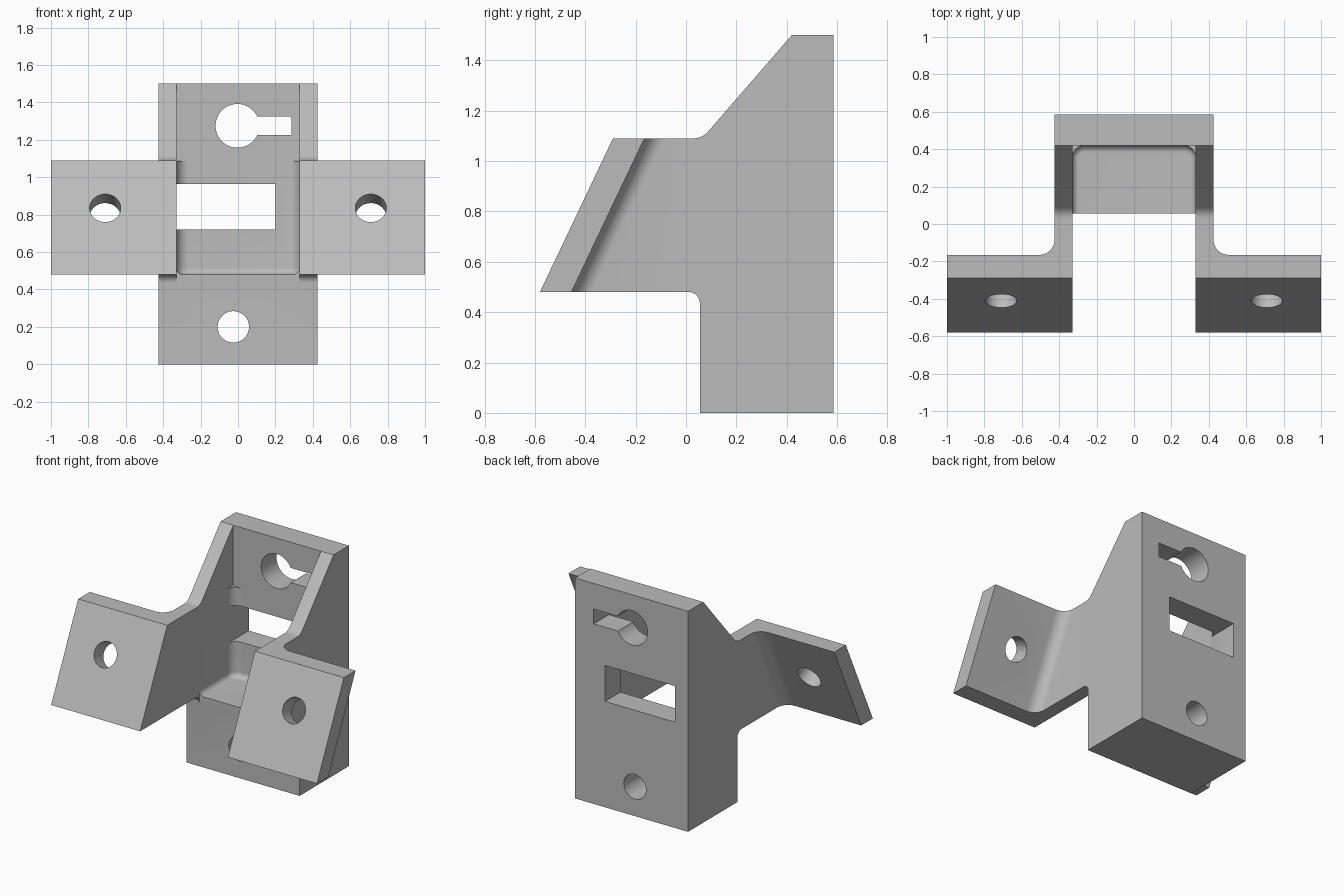
import bpy, bmesh, math
from mathutils import Vector, Matrix

if "Cube" in bpy.data.objects:
    bpy.data.objects.remove(bpy.data.objects["Cube"])

grey = bpy.data.materials.new("plain_grey")
grey.use_nodes = True
colour = (0.5, 0.5, 0.5, 1)
grey.diffuse_color = colour
grey.node_tree.nodes["Principled BSDF"].inputs["Base Color"].default_value = colour

LEAN = 0.29 / 0.61   # forward lean of the flanges, y per z
TOP, FLOOR = 1.09, 0.48


def rounded(outline, steps=10):
    """Outline of (a, b[, radius]) corners, with arcs where a radius is given."""
    pts = []
    for i, corner in enumerate(outline):
        p = Vector((corner[0], corner[1], 0))
        if len(corner) == 2:
            pts.append(p)
            continue
        before, after = outline[i - 1], outline[(i + 1) % len(outline)]
        u = (Vector((before[0], before[1], 0)) - p).normalized()
        v = (Vector((after[0], after[1], 0)) - p).normalized()
        half, r = u.angle(v) / 2, corner[2]
        centre = p + (u + v).normalized() * r / math.sin(half)
        start = (p + u * r / math.tan(half) - centre).normalized()
        end = (p + v * r / math.tan(half) - centre).normalized()
        for k in range(steps + 1):
            pts.append(centre + start.slerp(end, k / steps).normalized() * r)
    return pts


def finish(name, bm):
    bmesh.ops.recalc_face_normals(bm, faces=bm.faces[:])
    mesh = bpy.data.meshes.new(name)
    bm.to_mesh(mesh)
    bm.free()
    mesh.materials.append(grey)
    obj = bpy.data.objects.new(name, mesh)
    bpy.context.scene.collection.objects.link(obj)
    return obj


def prism(name, outline, low, high, place):
    """Extrude an outline; place(point, depth) gives the 3D position."""
    bm = bmesh.new()
    pts = rounded(outline)
    ends = [[bm.verts.new(place(p, d)) for p in pts] for d in (low, high)]
    for ring in ends:
        bm.faces.new(ring)
    for i in range(len(pts)):
        bm.faces.new((ends[0][i - 1], ends[0][i], ends[1][i], ends[1][i - 1]))
    return finish(name, bm)


def box(name, lo, hi, corner=0, base=0):
    """Box, with optional rounding of its back corners and its floor edges."""
    bm = bmesh.new()
    bmesh.ops.create_cube(bm, size=1)
    for v in bm.verts:
        v.co = [(a + b) / 2 + c * (b - a) for a, b, c in zip(lo, hi, v.co)]

    def soften(rule, radius):
        edges = [e for e in bm.edges if rule(e.verts[0].co, e.verts[1].co)]
        bmesh.ops.bevel(bm, geom=edges, offset=radius, segments=8,
                        profile=0.5, affect='EDGES')
    if corner:
        soften(lambda a, b: min(a.y, b.y) > hi[1] - 1e-4 and abs(a.z - b.z) > 0.1,
               corner)
    if base:
        soften(lambda a, b: max(a.z, b.z) < lo[2] + 1e-4, base)
    return finish(name, bm)


def rod(name, centre, radius, depth, tilt=0):
    bm = bmesh.new()
    turn = Matrix.Translation(centre) @ Matrix.Rotation(math.pi / 2 + tilt, 4, 'X')
    bmesh.ops.create_cone(bm, cap_ends=True, segments=48, radius1=radius,
                          radius2=radius, depth=depth, matrix=turn)
    return finish(name, bm)


def cut(target, cutter):
    cutter.hide_render = True
    mod = target.modifiers.new("cut", 'BOOLEAN')
    mod.operation, mod.solver, mod.object = 'DIFFERENCE', 'EXACT', cutter
    bpy.context.view_layer.objects.active = target
    bpy.ops.object.modifier_apply(modifier=mod.name)
    bpy.data.objects.remove(cutter)


# Side profile of block, walls and leaning flanges, extruded to full width
side = [(0.055, 0), (0.585, 0), (0.585, 1.5), (0.42, 1.5), (0.064, TOP, 0.077),
        (-0.29, TOP), (-0.58, FLOOR), (0.055, FLOOR, 0.045)]
bracket = prism("mounting_bracket", side, -1, 1,
                lambda p, d: (d, p.x, p.y))

# Trim away the outside of each wall, leaving flanges with a filleted root
for s in (-1, 1):
    trim = [(0.425, 2), (0.425, -0.165, 0.08), (1.2, -0.165), (1.2, 2)]
    cut(bracket, prism("flange_trim", trim, -0.2, 1.7,
                       lambda p, d: (s * p.x, p.y + LEAN * (d - TOP), d)))

# Open channel between the walls, pocket with rounded floor, square upper part
cut(bracket, box("channel", (-0.33, -1, 0.38), (0.33, 0.055, 2)))
cut(bracket, box("pocket", (-0.33, -1, FLOOR), (0.33, 0.42, TOP), 0.065, 0.035))
cut(bracket, box("upper_pocket", (-0.33, -1, TOP - 0.002), (0.33, 0.42, 2)))

# Openings through the back plate: window, keyhole with slot, lower bolt hole
cut(bracket, box("window", (-0.328, 0.2, 0.72), (0.2, 0.8, 0.965)))
cut(bracket, rod("keyhole", (-0.003, 0.5, 1.275), 0.117, 0.5))
cut(bracket, box("keyhole_slot", (0, 0.3, 1.225), (0.285, 0.8, 1.325)))
cut(bracket, rod("bolt_hole", (-0.025, 0.3, 0.2), 0.084, 1))

# Bolt holes square to the flange faces
for s in (-1, 1):
    cut(bracket, rod("flange_hole", (s * 0.71, -0.411, 0.835), 0.083, 0.5,
                     -math.atan(LEAN)))

bpy.ops.object.select_all(action='DESELECT')
bracket.select_set(True)
bpy.context.view_layer.objects.active = bracket
bpy.ops.object.shade_smooth_by_angle(angle=math.radians(30))
